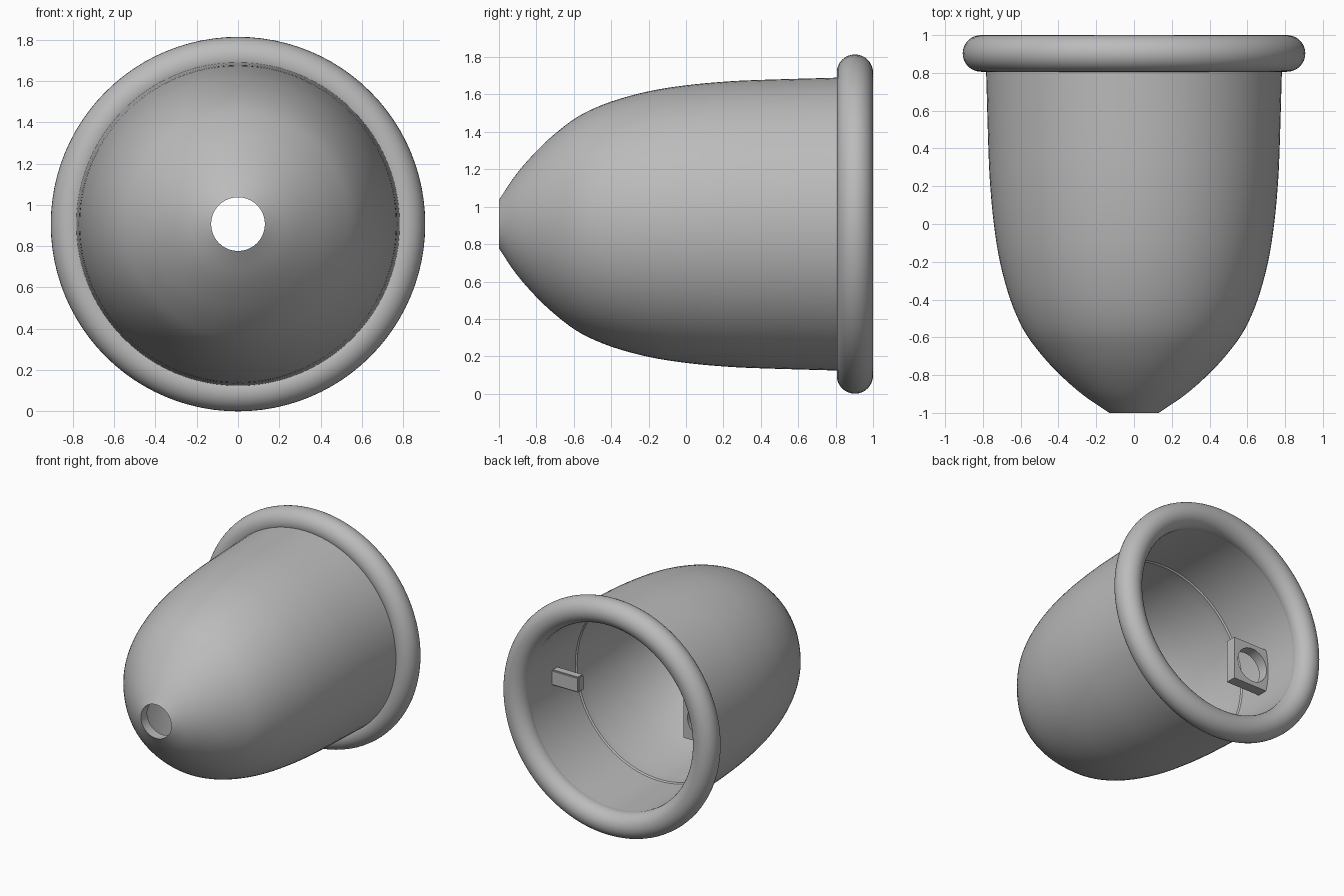
import bpy, bmesh, math
from mathutils import Vector, Matrix

cube = bpy.data.objects.get("Cube")
if cube:
    bpy.data.objects.remove(cube, do_unlink=True)

AXIS_Z = 0.907      # height of the horizontal bell axis
WALL = 0.06

grey = bpy.data.materials.new("plain grey")
grey.use_nodes = True
grey.diffuse_color = (0.5, 0.5, 0.5, 1)
grey.node_tree.nodes["Principled BSDF"].inputs["Base Color"].default_value = (0.5, 0.5, 0.5, 1)


def finish(name, bm, smooth=True):
    """Turn a bmesh into a named object placed on the bell axis."""
    bmesh.ops.recalc_face_normals(bm, faces=bm.faces)
    mesh = bpy.data.meshes.new(name)
    bm.to_mesh(mesh)
    bm.free()
    mesh.materials.append(grey)
    obj = bpy.data.objects.new(name, mesh)
    obj.location.z = AXIS_Z
    bpy.context.collection.objects.link(obj)
    if smooth:
        bpy.ops.object.select_all(action='DESELECT')
        obj.select_set(True)
        bpy.context.view_layer.objects.active = obj
        bpy.ops.object.shade_smooth_by_angle(angle=math.radians(30))
    return obj


def lathe(name, profile, steps=96):
    """Revolve a closed (radius, y) profile about the y axis."""
    bm = bmesh.new()
    verts = [bm.verts.new((r, y, 0)) for r, y in profile]
    edges = [bm.edges.new((a, b)) for a, b in zip(verts, verts[1:] + verts[:1])]
    bmesh.ops.spin(bm, geom=verts + edges, cent=(0, 0, 0), axis=(0, 1, 0),
                   angle=math.tau, steps=steps)
    bmesh.ops.remove_doubles(bm, verts=bm.verts, dist=0.0002)
    return finish(name, bm)


def smooth_path(points, cuts=4):
    """Catmull-Rom curve through the points."""
    p = [Vector(q) for q in points]
    p = [2 * p[0] - p[1]] + p + [2 * p[-1] - p[-2]]
    path = []
    for a, b, c, d in zip(p, p[1:], p[2:], p[3:]):
        for k in range(cuts):
            t = k / cuts
            path.append(0.5 * (2 * b + (c - a) * t + (2 * a - 5 * b + 4 * c - d) * t * t
                               + (3 * b - a - 3 * c + d) * t ** 3))
    return path + [p[-2]]


# Bell shell: rounded outside, offset dome inside, straight bore at the mouth
outer = smooth_path([(0.13, -1), (0.27, -0.905), (0.4, -0.79), (0.5, -0.68), (0.585, -0.56),
                     (0.655, -0.4), (0.71, -0.2), (0.742, 0), (0.761, 0.2), (0.771, 0.4),
                     (0.785, 0.88)])
inner = []
for a, b, c in zip(outer, outer[1:], outer[2:]):
    t = (c - a).normalized()
    q = b + Vector((-t.y, t.x)) * WALL
    if 0.15 < q.x and q.y < 0.3:
        inner.append(q)
hole_end = (0.13, inner[0].y - 0.02)
bore = [(0.715, 0.9), (0.715, 0.33), (inner[-1].x, 0.32)]
lathe("bell_shell", [tuple(q) for q in outer] + bore + [tuple(q) for q in reversed(inner)] + [hole_end])

# Rounded ring around the mouth
ring = [(0.81 + 0.097 * math.cos(i * math.tau / 32), 0.903 + 0.097 * math.sin(i * math.tau / 32))
        for i in range(32)]
lathe("mouth_ring", ring)


# Square tab with a round hole, standing out from the inner wall
def pierced_tab(name, x, half, radius, y_front, y_back, count=48):
    bm = bmesh.new()
    loops = []
    for y, square in ((y_front, True), (y_front, False), (y_back, False), (y_back, True)):
        loop = []
        for i in range(count):
            c, s = math.cos(i * math.tau / count), math.sin(i * math.tau / count)
            r = half / max(abs(c), abs(s)) if square else radius
            loop.append(bm.verts.new((x + c * r, y, s * r)))
        loops.append(loop)
    for a, b in zip(loops, loops[1:] + loops[:1]):
        for i in range(count):
            j = (i + 1) % count
            bm.faces.new((a[i], a[j], b[j], b[i]))
    return finish(name, bm)


pierced_tab("pierced_tab", -0.57, 0.165, 0.13, 0.61, 0.53)

# Small peg on the opposite inner wall
bm = bmesh.new()
bmesh.ops.create_cube(bm, size=1, matrix=Matrix.Translation((0.615, 0.58, 0))
                      @ Matrix.Diagonal((0.25, 0.07, 0.12, 1)))
bmesh.ops.bevel(bm, geom=bm.edges[:], offset=0.008, segments=2, affect='EDGES')
finish("wall_peg", bm)
